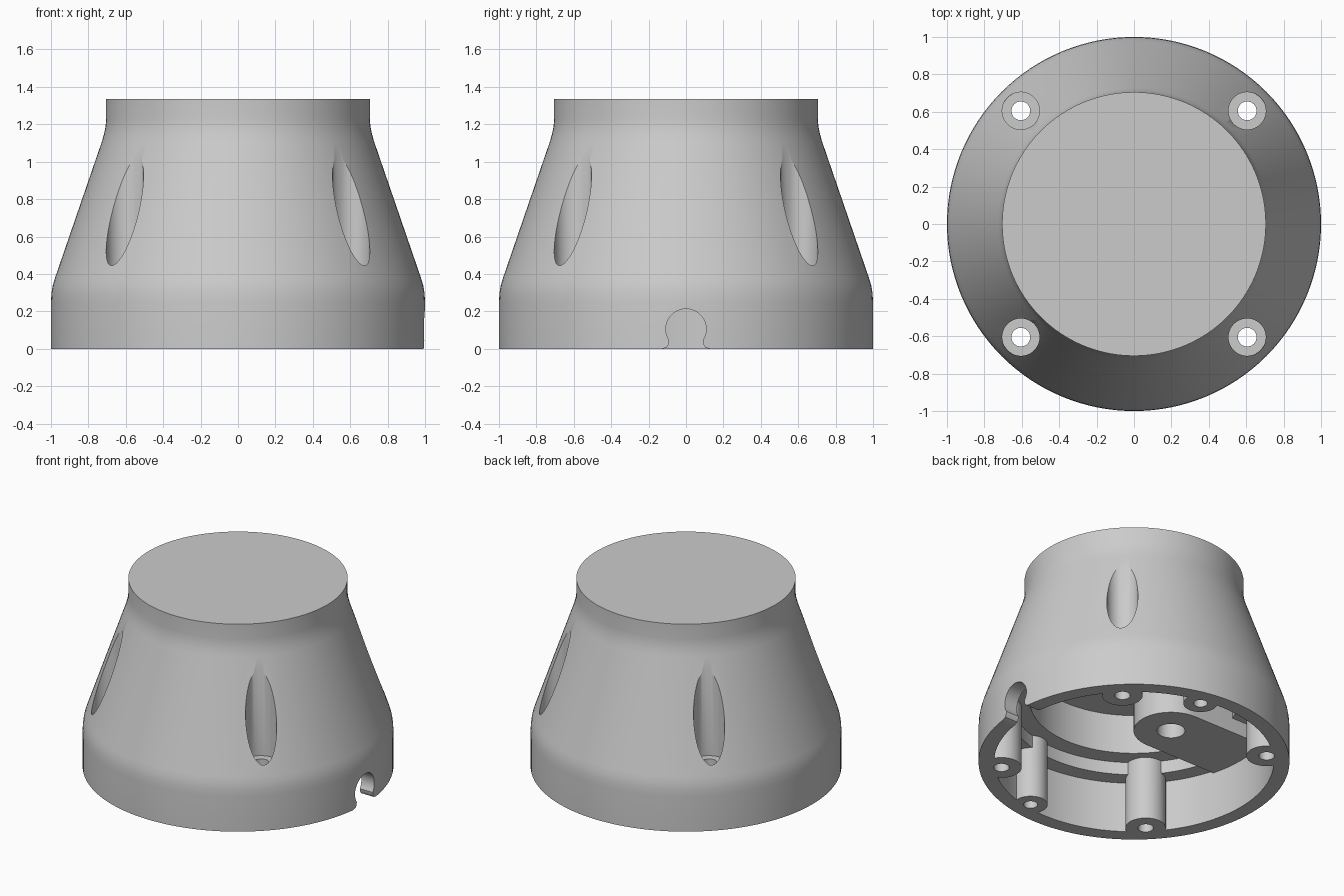
import bpy, bmesh
from math import cos, sin, pi, radians

if "Cube" in bpy.data.objects:
    bpy.data.objects.remove(bpy.data.objects["Cube"])


def finish(bm, name):
    bmesh.ops.recalc_face_normals(bm, faces=bm.faces)
    me = bpy.data.meshes.new(name)
    bm.to_mesh(me)
    bm.free()
    ob = bpy.data.objects.new(name, me)
    bpy.context.collection.objects.link(ob)
    return ob


def lathe(name, profile, n=96):
    """Closed solid of revolution about z from (radius, z) points, capped at both ends."""
    bm = bmesh.new()
    rings = [[bm.verts.new((r * cos(2 * pi * i / n), r * sin(2 * pi * i / n), z))
              for i in range(n)] for r, z in profile]
    for a, b in zip(rings, rings[1:]):
        for i in range(n):
            j = (i + 1) % n
            bm.faces.new((a[i], a[j], b[j], b[i]))
    bm.faces.new(rings[0])
    bm.faces.new(rings[-1])
    return finish(bm, name)


def cylinder(name, x, y, r, z0, z1, n=40):
    ob = lathe(name, [(r, z0), (r, z1)], n)
    ob.location = (x, y, 0)
    return ob


def prism(name, outline, to3d, a, b):
    """Extrude a 2D outline between depths a and b."""
    bm = bmesh.new()
    lo = [bm.verts.new(to3d(u, v, a)) for u, v in outline]
    hi = [bm.verts.new(to3d(u, v, b)) for u, v in outline]
    bm.faces.new(lo)
    bm.faces.new(hi)
    for i in range(len(lo)):
        j = (i + 1) % len(lo)
        bm.faces.new((lo[i], lo[j], hi[j], hi[i]))
    return finish(bm, name)


def subtract(target, cutter):
    cutter.hide_render = True
    bpy.context.view_layer.objects.active = target
    mod = target.modifiers.new("cut", 'BOOLEAN')
    mod.operation = 'DIFFERENCE'
    mod.solver = 'EXACT'
    mod.object = cutter
    bpy.ops.object.modifier_apply(modifier=mod.name)
    bpy.data.objects.remove(cutter)


# Outer shell: straight foot, sloped cone, straight collar
body = lathe("mount_body", [
    (1, 0), (1, .25), (.997, .30), (.99, .34), (.978, .38),
    (.727, 1.11), (.716, 1.15), (.708, 1.19), (.705, 1.23), (.705, 1.335)], 128)

# Stepped inner cavity
cavity = lathe("cavity_cutter", [
    (.9, -.1), (.9, .36), (.79, .36), (.79, .45), (.67, .45), (.67, .73)])

screws = [(sx * .605, sy * .605) for sx in (1, -1) for sy in (1, -1)]
pilots = [(.155, .85), (.155, -.85)]

# Material left standing in the cavity: screw columns and a round-ended tongue
for x, y in screws:
    subtract(cavity, cylinder("column", x, y, .13, -.2, .6))
for x, y in pilots:
    subtract(cavity, cylinder("pilot_column", x, y, .11, -.2, .6))
tongue = [(-1.1, .24), (-1.1, -.24)]
tongue += [(-.31 + .24 * cos(t), .24 * sin(t))
           for t in (radians(-90 + 7.5 * i) for i in range(25))]
subtract(cavity, prism("tongue", tongue, lambda u, v, d: (u, v, d), .345, .9))
subtract(body, cavity)

# Screw holes with deep round recesses from above
for x, y in screws:
    subtract(body, cylinder("screw_hole", x, y, .05, -.1, .6, 32))
    subtract(body, cylinder("screw_recess", x, y, .1, .42, 1.5))
# Blind pilot holes and the tongue hole
for x, y in pilots:
    subtract(body, cylinder("pilot_hole", x, y, .045, -.1, .3, 32))
subtract(body, cylinder("tongue_hole", -.31, 0, .09, .2, .65))

# Keyhole-shaped cable notch on the right side
notch = [(.108 * cos(t), .105 + .108 * sin(t))
         for t in (radians(-34 + 8 * i) for i in range(32))]
notch += [(-.092, .025), (-.102, .008), (-.125, 0), (-.125, -.05),
          (.125, -.05), (.125, 0), (.102, .008), (.092, .025)]
subtract(body, prism("notch", notch, lambda u, v, d: (d, u, v), .75, 1.1))

# Smooth shading with sharp edges kept
bpy.ops.object.select_all(action='DESELECT')
body.select_set(True)
bpy.context.view_layer.objects.active = body
bpy.ops.object.shade_smooth_by_angle(angle=radians(25))
